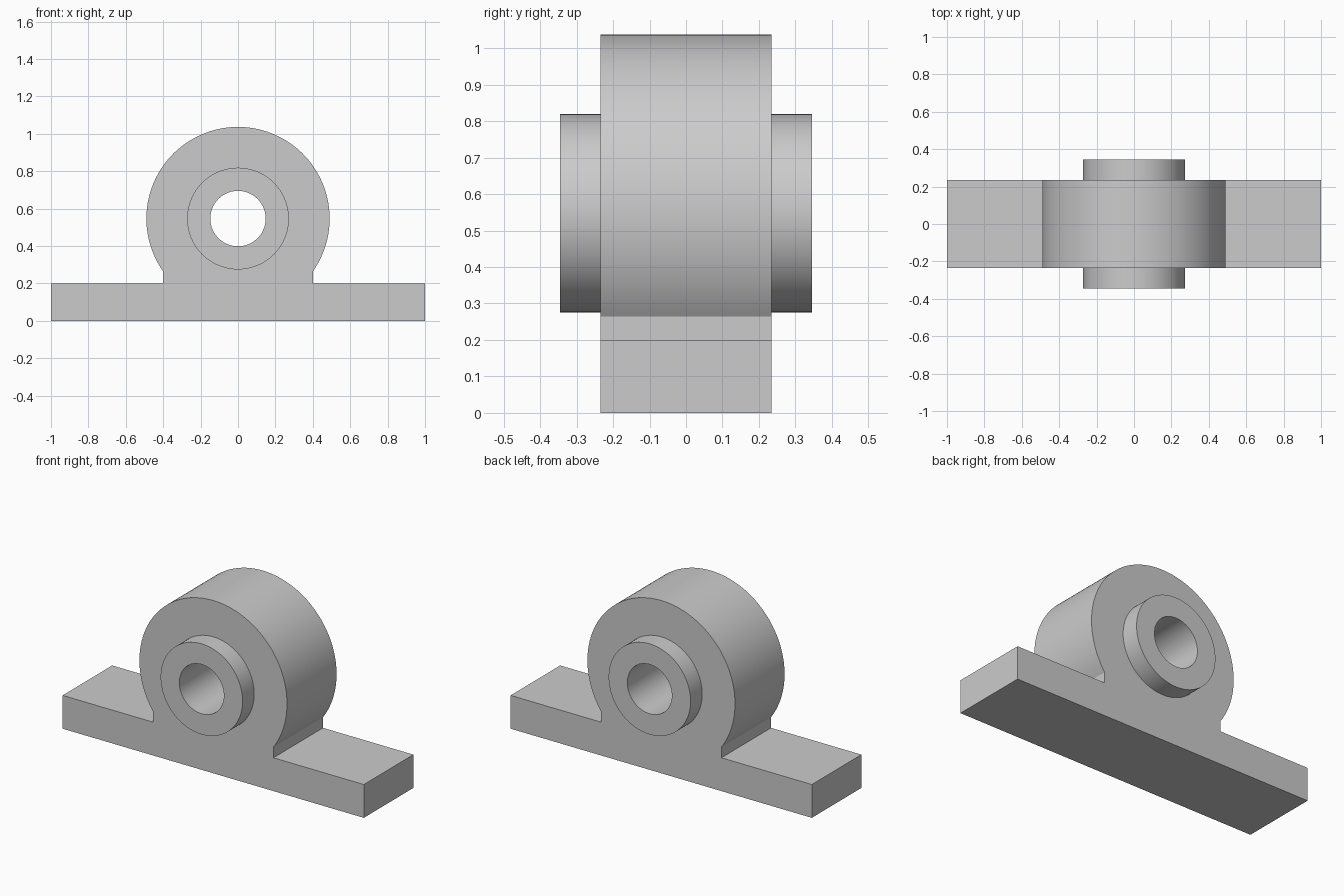
import bpy
import bmesh
from math import sin, cos, acos, pi, radians

default = bpy.data.objects.get("Cube")
if default:
    bpy.data.objects.remove(default, do_unlink=True)

AXIS_Z = 0.547        # height of the shaft axis
HOUSING_R = 0.49
HUB_R = 0.272
BORE_R = 0.148
HALF_DEPTH = 0.235
HUB_HALF = 0.345
FOOT_X, FOOT_Z = 1.0, 0.2
NECK_X = 0.4

# Single cast-metal colour
grey = bpy.data.materials.new("plain grey metal")
grey.use_nodes = True
colour = (0.6, 0.6, 0.6, 1.0)
grey.diffuse_color = colour
grey.node_tree.nodes["Principled BSDF"].inputs["Base Color"].default_value = colour


def arc(radius, start, end, steps):
    """Points on an arc around the shaft axis, in (x, z)."""
    angles = [start + (end - start) * i / steps for i in range(steps + 1)]
    return [(radius * cos(a), AXIS_Z + radius * sin(a)) for a in angles]


def prism(name, outline, half_depth):
    """Extrude an (x, z) outline along y, centred on y = 0."""
    bm = bmesh.new()
    face = bm.faces.new([bm.verts.new((x, -half_depth, z)) for x, z in outline])
    result = bmesh.ops.extrude_face_region(bm, geom=[face])
    moved = [v for v in result["geom"] if isinstance(v, bmesh.types.BMVert)]
    bmesh.ops.translate(bm, verts=moved, vec=(0, 2 * half_depth, 0))
    bmesh.ops.recalc_face_normals(bm, faces=bm.faces)
    mesh = bpy.data.meshes.new(name)
    bm.to_mesh(mesh)
    bm.free()
    mesh.materials.append(grey)
    obj = bpy.data.objects.new(name, mesh)
    bpy.context.collection.objects.link(obj)
    return obj


def cylinder(name, radius, half_depth):
    return prism(name, arc(radius, 0, 2 * pi, 96)[:-1], half_depth)


def combine(target, tool, operation):
    """Apply a boolean and remove the helper."""
    bpy.context.view_layer.objects.active = target
    mod = target.modifiers.new(operation.lower(), "BOOLEAN")
    mod.operation = operation
    mod.solver = "EXACT"
    mod.object = tool
    bpy.ops.object.modifier_apply(modifier=mod.name)
    bpy.data.objects.remove(tool, do_unlink=True)


# Foot, neck and round housing share one outline
meet = acos(NECK_X / HOUSING_R)
outline = [(-FOOT_X, 0), (FOOT_X, 0), (FOOT_X, FOOT_Z), (NECK_X, FOOT_Z)]
outline += arc(HOUSING_R, -meet, pi + meet, 96)
outline += [(-NECK_X, FOOT_Z), (-FOOT_X, FOOT_Z)]
block = prism("bearing_block", outline, HALF_DEPTH)

# Hub collars stand proud on both sides, with the bore cut right through
combine(block, cylinder("hub", HUB_R, HUB_HALF), "UNION")
combine(block, cylinder("bore_cutter", BORE_R, HUB_HALF * 2), "DIFFERENCE")

# Smooth round walls, crisp edges
bpy.ops.object.select_all(action="DESELECT")
block.select_set(True)
bpy.context.view_layer.objects.active = block
bpy.ops.object.shade_smooth_by_angle(angle=radians(30))
